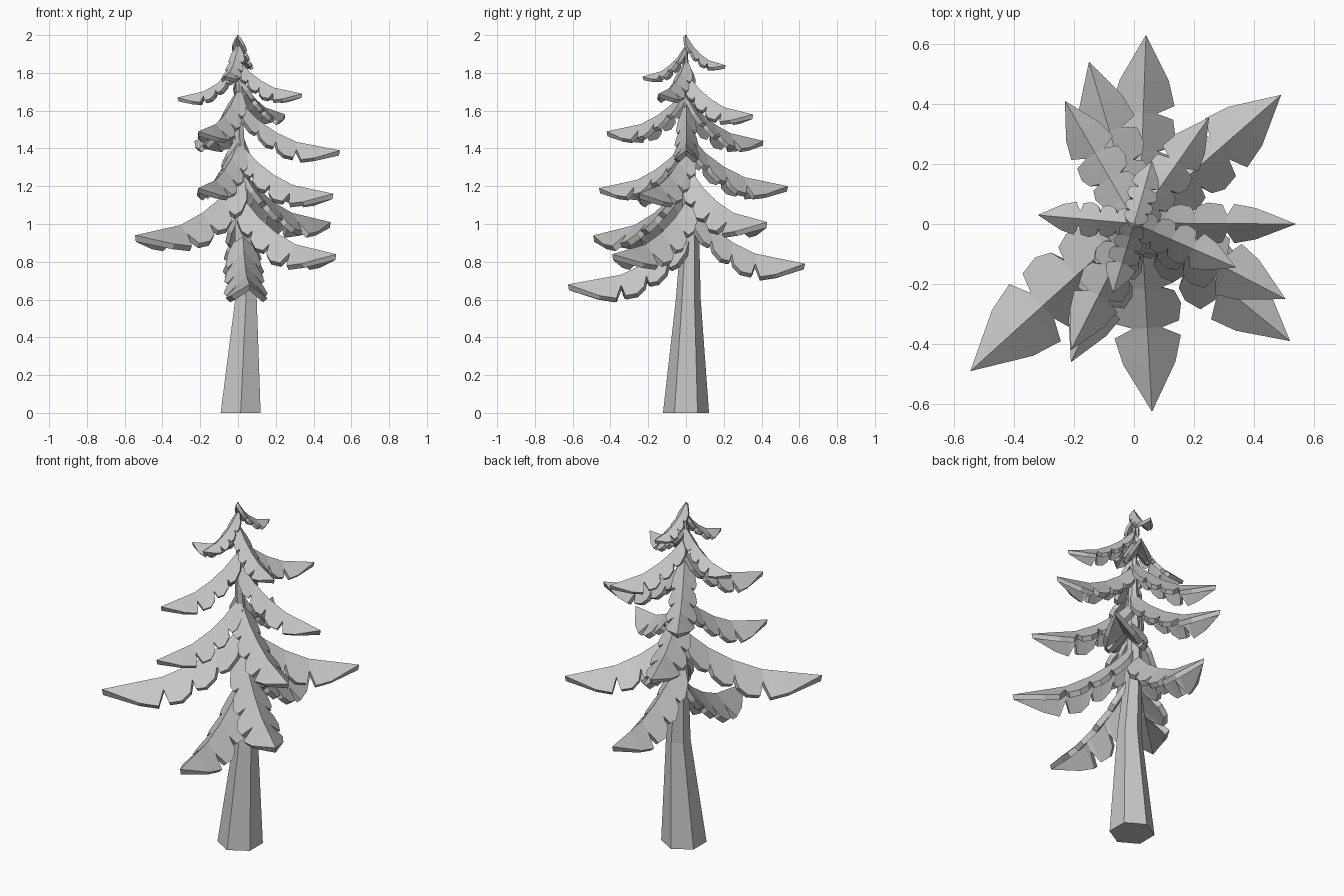
import bpy
import bmesh
import math
from mathutils import Vector

if "Cube" in bpy.data.objects:
    bpy.data.objects.remove(bpy.data.objects["Cube"], do_unlink=True)

grey = bpy.data.materials.new("plain grey")
grey.use_nodes = True
grey.diffuse_color = (0.57, 0.57, 0.57, 1)
bsdf = next(n for n in grey.node_tree.nodes if n.type == "BSDF_PRINCIPLED")
bsdf.inputs["Base Color"].default_value = grey.diffuse_color


def finish(bm, name):
    mesh = bpy.data.meshes.new(name)
    bm.to_mesh(mesh)
    bm.free()
    mesh.materials.append(grey)
    obj = bpy.data.objects.new(name, mesh)
    bpy.context.collection.objects.link(obj)
    return obj


# Trunk centre line: centre x, y, z and radius
TRUNK = [(0.014, 0, 0, 0.122), (0.042, 0.012, 0.6, 0.066), (0.02, 0.025, 1.05, 0.042),
         (0.008, 0.005, 1.5, 0.026), (0, 0, 2, 0.005)]


def trunk_centre(z):
    for a, b in zip(TRUNK, TRUNK[1:]):
        if z <= b[2]:
            f = (z - a[2]) / (b[2] - a[2])
            return Vector(a[:3]).lerp(Vector(b[:3]), f)
    return Vector(TRUNK[-1][:3])


# Six-sided tapering trunk
def build_trunk():
    bm = bmesh.new()
    rings = []
    for x, y, z, r in TRUNK:
        angles = [math.radians(30 + 60 * i) for i in range(6)]
        rings.append([bm.verts.new((x + r * math.cos(a), y + r * math.sin(a), z)) for a in angles])
    for low, high in zip(rings, rings[1:]):
        for i in range(6):
            j = (i + 1) % 6
            bm.faces.new((low[i], low[j], high[j], high[i]))
    bm.faces.new(rings[0][::-1])
    bm.faces.new(rings[-1])
    finish(bm, "trunk")


# Lobed frond outline: distance along and half width, as shares of the length
OUTLINE = [(0, 0.05), (0.05, 0.12), (0.12, 0.145), (0.175, 0.13), (0.19, 0.09), (0.21, 0.14),
           (0.28, 0.165), (0.345, 0.145), (0.365, 0.085), (0.385, 0.15), (0.45, 0.18),
           (0.54, 0.165), (0.57, 0.075), (0.615, 0.17), (0.75, 0.135)]
# Ridge line in straight pieces: distance along and share of the rise
RIDGE = [(0, 1), (0.19, 0.62), (0.365, 0.37), (0.57, 0.17), (1, 0)]


def ridge_height(t):
    for (t0, h0), (t1, h1) in zip(RIDGE, RIDGE[1:]):
        if t <= t1:
            return h0 + (h1 - h0) * (t - t0) / (t1 - t0)


# Drooping branch, folded along its ridge, steeper towards the trunk
def build_branch(name, tip, root_z, spread=1.0, fold=1.25):
    root = trunk_centre(root_z)
    tip = Vector(tip)
    run = (tip - root) * Vector((1, 1, 0))
    length = run.length
    side = Vector((-run.y, run.x, 0)) / length
    rise = root_z - tip.z
    bm = bmesh.new()
    rows = []
    for t, w in OUTLINE:
        ridge = root + run * t
        ridge.z = tip.z + rise * ridge_height(t)
        offset = side * w * length * spread
        drop = Vector((0, 0, -(fold - 0.45 * t) * w * length))
        rows.append([bm.verts.new(p) for p in (ridge + offset + drop, ridge, ridge - offset + drop)])
    for (a, b, c), (d, e, f) in zip(rows, rows[1:]):
        bm.faces.new((a, b, e, d))
        bm.faces.new((b, c, f, e))
    end = bm.verts.new(tip)
    a, b, c = rows[-1]
    bm.faces.new((a, b, end))
    bm.faces.new((b, c, end))
    bm.normal_update()
    if sum(f.normal.z for f in bm.faces) < 0:
        bmesh.ops.reverse_faces(bm, faces=bm.faces[:])
    obj = finish(bm, name)
    solid = obj.modifiers.new("thickness", "SOLIDIFY")
    solid.thickness = 0.012 + 0.03 * length
    solid.offset = -1


# Branches from bottom to top: tip position, root height, optional spread and fold
BRANCHES = [
    ((0.06, -0.625, 0.68), 0.98, 1.0, 1.35), ((0.04, 0.63, 0.79), 1.1, 1.0, 1.4),
    ((0.52, -0.39, 0.84), 1.15), ((-0.545, -0.49, 0.94), 1.26, 1.0, 1.1),
    ((0.49, 0.43, 1.01), 1.3), ((0.505, -0.25, 1.16), 1.43),
    ((-0.21, -0.46, 1.19), 1.45), ((-0.15, 0.54, 1.2), 1.48), ((0.54, 0, 1.39), 1.65, 0.72),
    ((-0.23, 0.41, 1.44), 1.68), ((-0.21, -0.42, 1.49), 1.72), ((0.25, 0.355, 1.58), 1.8),
    ((-0.32, 0.03, 1.67), 1.86), ((0.34, -0.145, 1.69), 1.87),
    ((-0.07, -0.23, 1.78), 1.95, 1.25), ((0.06, 0.21, 1.84), 2.0, 1.3)]

build_trunk()
for number, spec in enumerate(BRANCHES, 1):
    build_branch(f"branch_{number}", *spec)
